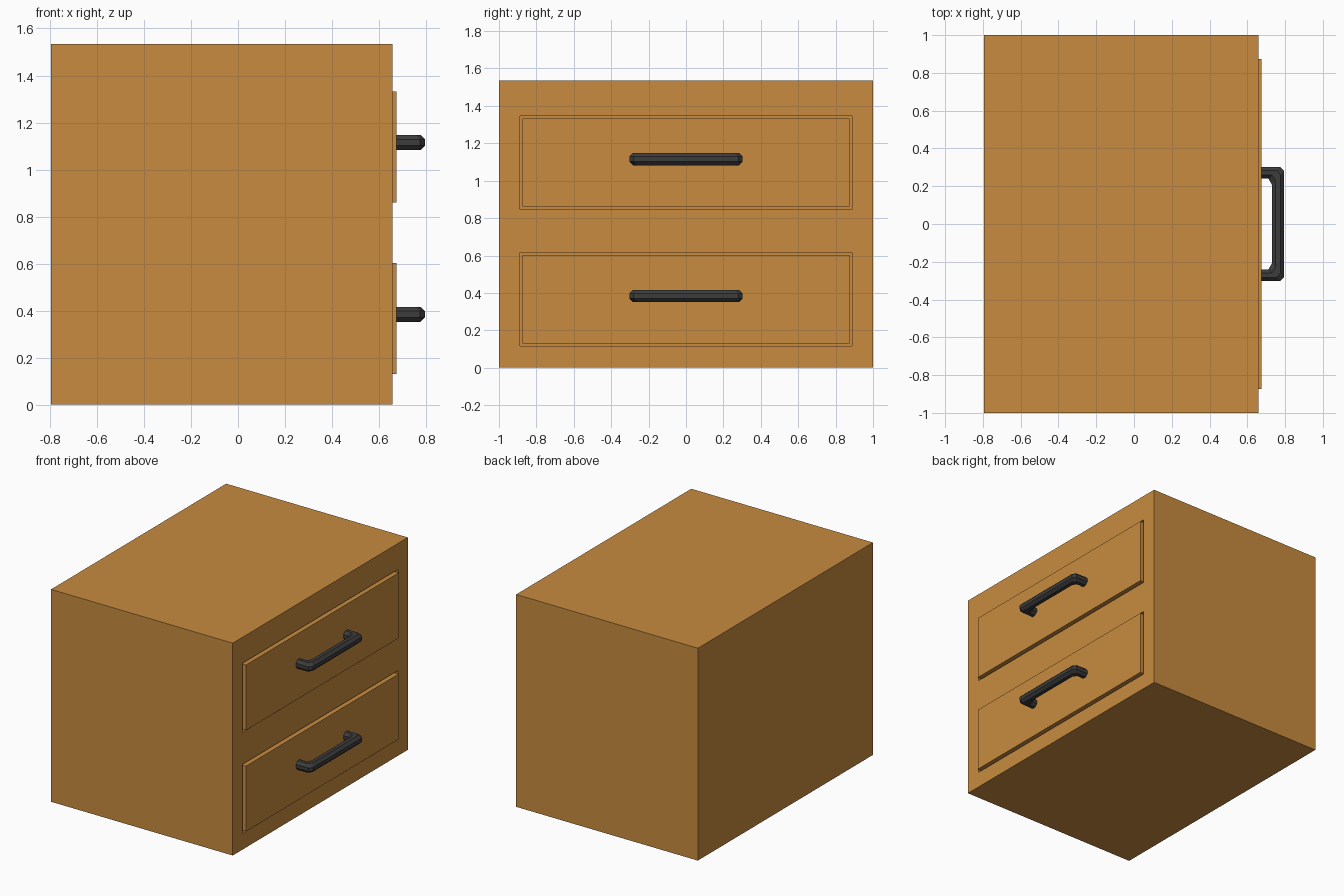
import bpy, bmesh, math

if "Cube" in bpy.data.objects:
    bpy.data.objects.remove(bpy.data.objects["Cube"])

def material(name, rgb):
    m = bpy.data.materials.new(name)
    m.diffuse_color = (*rgb, 1)
    m.use_nodes = True
    m.node_tree.nodes["Principled BSDF"].inputs["Base Color"].default_value = m.diffuse_color
    return m

wood = material("wood", (0.58, 0.26, 0.05))
dark = material("dark_metal", (0.045, 0.045, 0.045))

def box(name, lo, hi, mat=None):
    mid = [(a + b) / 2 for a, b in zip(lo, hi)]
    bpy.ops.mesh.primitive_cube_add(size=1, location=mid)
    o = bpy.context.object
    o.name = name
    o.scale = [b - a for a, b in zip(lo, hi)]
    bpy.ops.object.transform_apply(location=False, rotation=False, scale=True)
    if mat:
        o.data.materials.append(mat)
    return o

def handle(name, z0):
    # Octagonal tube swept between an outer and an inner outline, mirrored in y
    outer = [(0.67, 0.303), (0.774, 0.303), (0.795, 0.280)]
    inner = [(0.67, 0.240), (0.712, 0.240), (0.730, 0.208)]
    flip = lambda pts: [(x, -y) for x, y in reversed(pts)]
    rad, n = 0.0325, 8
    bm = bmesh.new()
    rings = []
    for (ox, oy), (ix, iy) in zip(outer + flip(outer), inner + flip(inner)):
        ring = []
        for k in range(n):
            a = (k + 0.5) * math.tau / n
            s = math.cos(a) / math.cos(math.pi / n)
            t = (s + 1) / 2
            z = z0 + rad * math.sin(a) / math.cos(math.pi / n)
            ring.append(bm.verts.new((ix + (ox - ix) * t, iy + (oy - iy) * t, z)))
        rings.append(ring)
    for r, q in zip(rings, rings[1:]):
        for k in range(n):
            j = (k + 1) % n
            bm.faces.new((r[k], r[j], q[j], q[k]))
    bm.faces.new(rings[0])
    bm.faces.new(rings[-1])
    bmesh.ops.recalc_face_normals(bm, faces=bm.faces)
    me = bpy.data.meshes.new(name)
    bm.to_mesh(me)
    bm.free()
    me.materials.append(dark)
    bpy.context.collection.objects.link(bpy.data.objects.new(name, me))

# Cabinet body
FRONT, GROOVE, GAP = 0.658, 0.02, 0.014
body = box("cabinet_body", (-0.795, -1, 0), (FRONT, 1, 1.535), wood)

for label, z in (("lower", 0.366), ("upper", 1.097)):
    # Recess cut into the front, leaving a narrow groove around each drawer
    hw, hh = 0.873, 0.236
    cutter = box("cutter", (FRONT - GROOVE, -hw - GAP, z - hh - GAP),
                 (FRONT + 0.1, hw + GAP, z + hh + GAP))
    cutter.hide_render = True
    mod = body.modifiers.new("recess", "BOOLEAN")
    mod.object = cutter
    mod.solver = "EXACT"
    bpy.context.view_layer.objects.active = body
    bpy.ops.object.modifier_apply(modifier=mod.name)
    bpy.data.objects.remove(cutter)
    # Drawer front and its pull
    box(label + "_drawer_front", (FRONT - GROOVE, -hw, z - hh), (0.675, hw, z + hh), wood)
    handle(label + "_drawer_handle", z + 0.018)
